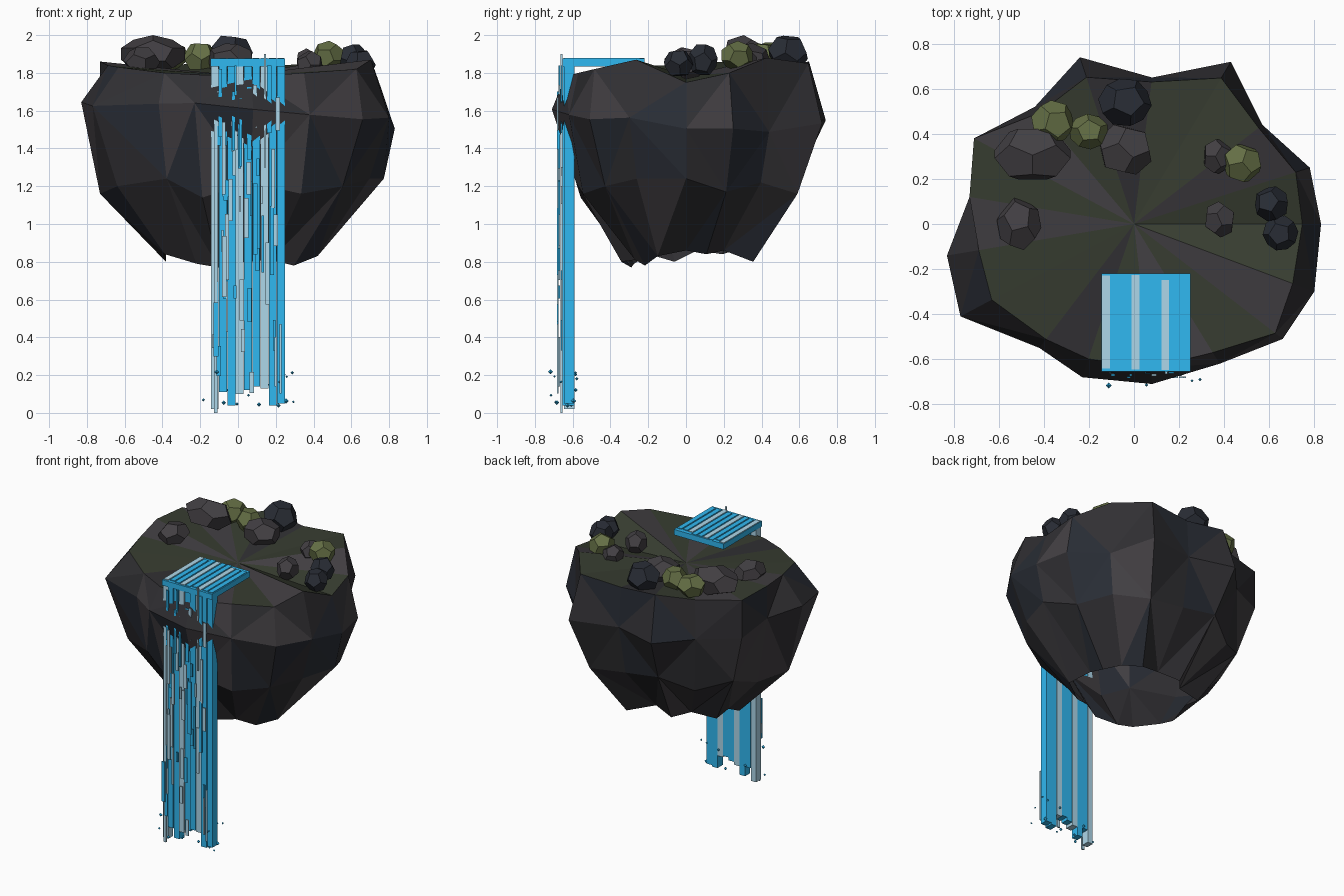
import bpy, bmesh, math, random
from mathutils import Vector, Matrix

if "Cube" in bpy.data.objects:
    bpy.data.objects.remove(bpy.data.objects["Cube"])

random.seed(4)


def mat(name, col):
    m = bpy.data.materials.new(name)
    m.diffuse_color = (*col, 1)
    m.use_nodes = True
    m.node_tree.nodes["Principled BSDF"].inputs["Base Color"].default_value = m.diffuse_color
    return m


GREY = mat("grey_rock", (0.055, 0.05, 0.056))
DARK = mat("dark_rock", (0.03, 0.029, 0.033))
NAVY = mat("navy_rock", (0.022, 0.026, 0.036))
MOSS = mat("dark_moss", (0.038, 0.046, 0.03))
GREEN = mat("moss_rock", (0.13, 0.16, 0.06))
BLUE = mat("water", (0.03, 0.48, 0.88))
PALE = mat("pale_water", (0.42, 0.68, 0.82))


def finish(bm, name, mats):
    bmesh.ops.recalc_face_normals(bm, faces=bm.faces)
    me = bpy.data.meshes.new(name)
    bm.to_mesh(me)
    bm.free()
    for m in mats:
        me.materials.append(m)
    ob = bpy.data.objects.new(name, me)
    bpy.context.collection.objects.link(ob)
    return ob


# Island: widest outline, scaled into rings from rim to open jagged base
outline = [(.83, 0), (.78, .25), (.57, .44), (.43, .72), (.08, .65), (-.24, .74),
           (-.44, .52), (-.71, .38), (-.73, .12), (-.83, -.14), (-.77, -.41),
           (-.42, -.55), (-.23, -.68), (.08, -.71), (.38, -.62), (.66, -.51), (.8, -.3)]
rim_z = [1.75, 1.80, 1.88, 1.85, 1.83, 1.86, 1.82, 1.85, 1.86,
         1.84, 1.83, 1.80, 1.79, 1.78, 1.80, 1.82, 1.87]
rim_f = [.90, .92, .97, .90, .97, .88, .95, 1.0, 1.0,
         .83, .82, .93, .88, .90, .92, .95, .88]
low_z = [1.24, 1.17, 1.22, 1.16, 1.2, 1.24, 1.15, 1.22, 1.14,
         1.16, 1.2, 1.24, 1.14, 1.22, 1.16, 1.2, 1.24]
low_f = [.93, .85, .90, .82, .90, .80, .90, .85, .88,
         .88, .83, .90, .82, .82, .88, .84, .87]
base_z = [.86, .84, .86, .80, .86, .83, .85, .84, .86,
          .80, .84, .79, .77, .80, .81, .78, .83]
n = len(outline)


def island():
    bm = bmesh.new()
    rim, mid, low, base = [], [], [], []
    for i, (x, y) in enumerate(outline):
        j = random.uniform
        f = rim_f[i]
        rim.append(bm.verts.new((x * f, y * f, rim_z[i])))
        mid.append(bm.verts.new((x, y, 1.57 - .06 * x - .05 * y + j(-.03, .03))))
        s = low_f[i]
        low.append(bm.verts.new((x * s, y * s, low_z[i])))
        s = j(.44, .54)
        base.append(bm.verts.new((x * s, y * s * .95, base_z[i])))
    top = bm.verts.new((0, 0, 1.785))
    for i in range(n):
        k = (i + 1) % n
        f = bm.faces.new((top, rim[i], rim[k]))
        f.material_index = (3, 0, 3, 3, 1, 3, 0)[i % 7]
        for r, (a, b) in enumerate(((rim, mid), (mid, low), (low, base))):
            if (i + r) % 2:
                tris = ((a[i], b[i], b[k]), (a[i], b[k], a[k]))
            else:
                tris = ((a[i], b[i], a[k]), (a[k], b[i], b[k]))
            for t in tris:
                bm.faces.new(t).material_index = random.choice((0, 1, 1, 2))
    finish(bm, "island_rock", [GREY, DARK, NAVY, MOSS])


island()


# Boulders: squashed twelve-sided rocks
def boulder(i, x, y, z, rx, ry, rz, m):
    bm = bmesh.new()
    p = (1 + 5 ** .5) / 2
    pts = [(a, b, c) for a in (-1, 1) for b in (-1, 1) for c in (-1, 1)]
    for a in (-1 / p, 1 / p):
        for b in (-p, p):
            pts += [(0, a, b), (a, b, 0), (b, 0, a)]
    rot = Matrix.Rotation(i * 1.3, 3, 'Z') @ Matrix.Rotation(i * .9 + .4, 3, 'X')
    for q in pts:
        v = rot @ (Vector(q) / 3 ** .5)
        bm.verts.new((x + v.x * rx, y + v.y * ry, z + v.z * rz))
    bmesh.ops.convex_hull(bm, input=bm.verts[:])
    bmesh.ops.dissolve_limit(bm, angle_limit=.03, verts=bm.verts[:], edges=bm.edges[:])
    finish(bm, f"boulder_{i}", [m])


for i, b in enumerate([
        (-.45, .31, 1.90, .18, .13, .10, GREY), (-.36, .45, 1.89, .10, .10, .08, GREEN),
        (-.20, .41, 1.88, .09, .08, .09, GREEN), (-.04, .33, 1.87, .13, .12, .09, GREY),
        (-.04, .54, 1.90, .12, .11, .11, NAVY), (-.51, 0, 1.86, .10, .12, .08, GREY),
        (.37, .30, 1.86, .07, .08, .07, GREY), (.48, .27, 1.89, .09, .09, .08, GREEN),
        (.61, .09, 1.87, .08, .08, .09, NAVY), (.65, -.04, 1.85, .08, .08, .08, NAVY),
        (.38, .02, 1.84, .075, .08, .08, GREY)]):
    boulder(i, *b)


# Waterfall helpers
def box(bm, x0, x1, y0, y1, z0, z1, mi=0):
    mtx = (Matrix.Translation(((x0 + x1) / 2, (y0 + y1) / 2, (z0 + z1) / 2))
           @ Matrix.Diagonal((x1 - x0, y1 - y0, z1 - z0, 1)))
    for v in bmesh.ops.create_cube(bm, size=1, matrix=mtx)["verts"]:
        for f in v.link_faces:
            f.material_index = mi


X0, W, N = -.145, .395, 9
step = W / N

# Stream slab lying over the top, with raised strips
bm = bmesh.new()
box(bm, X0, X0 + W, -.655, -.22, 1.835, 1.875)
for i in range(N):
    x = X0 + i * step
    box(bm, x + .003, x + step - .006, -.64 + random.uniform(-.01, .01),
        -.22 - random.uniform(0, .03), 1.85, 1.88, int(i in (0, 3, 6)))
finish(bm, "stream_top", [BLUE, PALE])

# Falling curtain strips of uneven length
bm = bmesh.new()
ends = [.02, .11, .04, .10, .12, .14, .13, .04, .05]
for i in range(N):
    x = X0 + i * step
    box(bm, x + .001, x + step - .001, -.645 - .008 * (i % 2), -.59,
        ends[i], 1.87, int(i in (0, 3, 6)))
finish(bm, "water_curtain", [BLUE, PALE])

# Thin streaks in front of the curtain
bm = bmesh.new()
box(bm, -.128, -.108, -.665, -.655, 0, 1.6, 1)
box(bm, .138, .148, -.665, -.655, 1.3, 1.9, 1)
for i in range(50):
    x = X0 + random.uniform(0, W - .025)
    y = -.66 - random.choice((0, .01, .02))
    z = random.uniform(.1, 1.65)
    box(bm, x, x + random.uniform(.01, .025), y - .004, y + .004,
        z, min(1.84, z + random.uniform(.06, .4)), random.randint(0, 1))
finish(bm, "water_streaks", [BLUE, PALE])

# Spray droplets at the foot
bm = bmesh.new()
for i in range(16):
    x, y, z = random.uniform(-.2, .3), random.uniform(-.72, -.54), random.uniform(.04, .24)
    r = random.uniform(.006, .014)
    for s in (1, -1):
        bmesh.ops.create_cone(bm, segments=4, radius1=r, radius2=0, depth=r, cap_ends=False,
                              matrix=Matrix.Translation((x, y, z + s * r / 2))
                              @ Matrix.Rotation(0 if s > 0 else math.pi, 4, 'X'))
bmesh.ops.remove_doubles(bm, verts=bm.verts, dist=.0005)
finish(bm, "spray_droplets", [BLUE])
